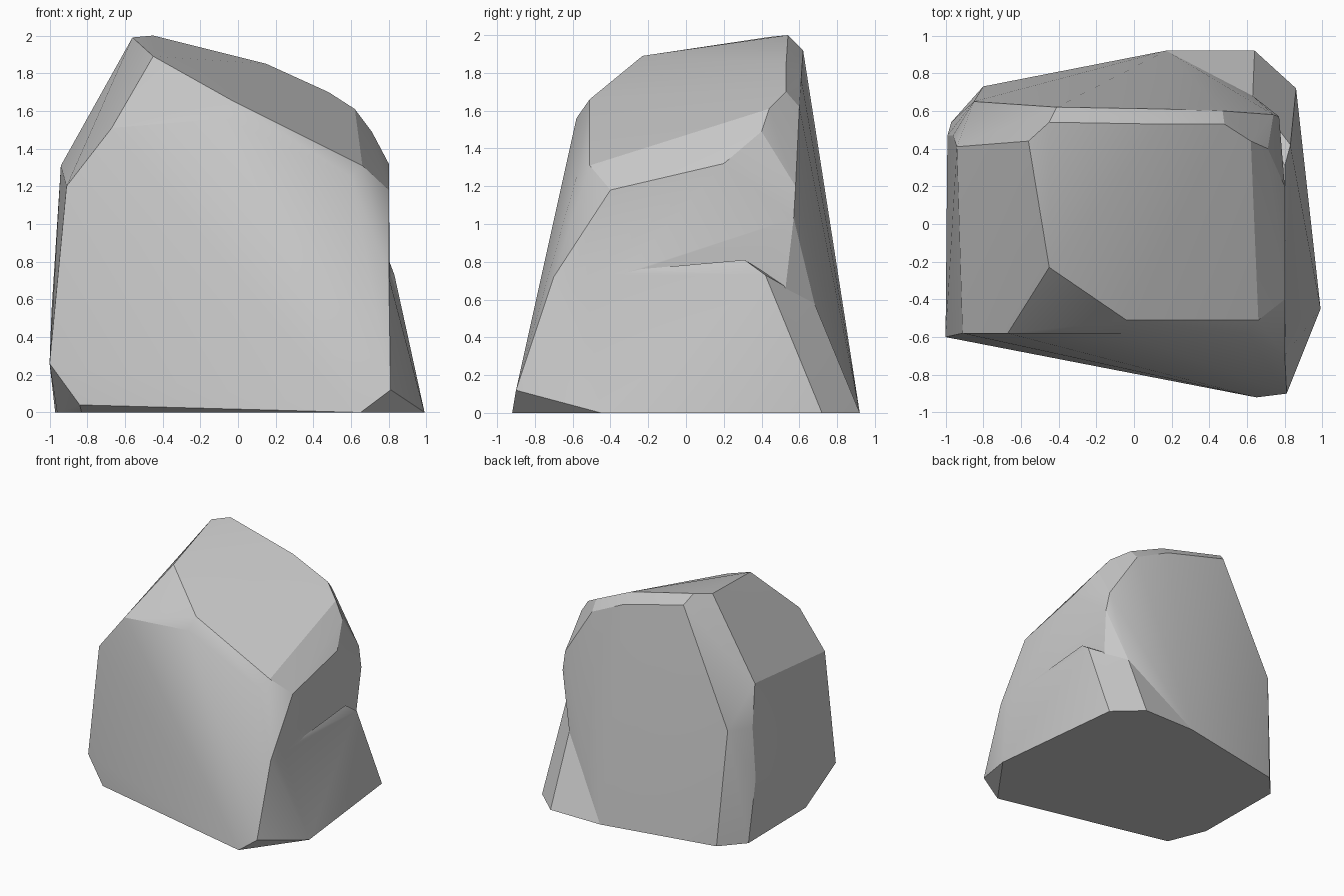
import bpy
import bmesh
from math import radians

default_cube = bpy.data.objects.get("Cube")
if default_cube:
    bpy.data.objects.remove(default_cube, do_unlink=True)

# Single stone colour
stone = bpy.data.materials.new("stone_grey")
stone.use_nodes = True
colour = (0.58, 0.58, 0.58, 1)
stone.diffuse_color = colour
stone.node_tree.nodes["Principled BSDF"].inputs["Base Color"].default_value = colour


def chiselled_block(name, *corner_groups):
    """Wrap a convex, flat-faceted block around groups of corner points."""
    bm = bmesh.new()
    for group in corner_groups:
        for corner in group:
            bm.verts.new(corner)
    hull = bmesh.ops.convex_hull(bm, input=bm.verts[:])
    spare = [g for g in hull["geom_interior"] + hull["geom_unused"]
             if isinstance(g, bmesh.types.BMVert) and g.is_valid]
    bmesh.ops.delete(bm, geom=list(set(spare)), context="VERTS")
    bmesh.ops.dissolve_limit(bm, angle_limit=radians(1.5),
                             verts=bm.verts[:], edges=bm.edges[:])
    bmesh.ops.recalc_face_normals(bm, faces=bm.faces[:])
    mesh = bpy.data.meshes.new(name)
    bm.to_mesh(mesh)
    bm.free()
    mesh.materials.append(stone)
    block = bpy.data.objects.new(name, mesh)
    bpy.context.collection.objects.link(block)
    return block


# Sloping top facet with its chipped rim
top_rim = [(-.45, -.23, 1.89), (-.04, -.51, 1.66), (.66, -.51, 1.31),
           (.62, .44, 1.61), (.48, .53, 1.7), (.15, .53, 1.85),
           (-.45, .54, 2), (-.56, .44, 1.99)]
# Shoulder chips on the right side
right_shoulder = [(.71, .4, 1.49), (.8, .2, 1.32), (.8, -.4, 1.18),
                  (.74, .58, 1.2), (.77, .57, 1.03)]
# Broad front facet
front_facet = [(-.67, -.58, 1.51), (-.07, -.58, 1.56), (.6, -.58, 1.25),
               (-.91, -.58, 1.2), (-1, -.6, .26), (-.84, -.63, .04),
               (-.83, -.57, 0), (.65, -.92, 0), (.81, -.9, .12), (.8, -.7, .72)]
# Left side and back corner
left_side = [(-.94, .41, 1.31), (-.96, .47, .96), (-.99, .47, .53),
             (-.97, .54, 0), (-.96, -.25, 0)]
back_facet = [(-.41, .62, 1.92), (.16, .61, 1.77), (.47, .6, 1.62),
              (-.85, .65, .97), (-.8, .73, 0), (.17, .92, 0)]
right_base = [(.75, -.7, 0), (.72, .45, 0)]

# Flared foot on the right and back
notch = (.63, .68, .58)
foot_crest = [(.8, -.7, .72), (.8, .31, .81), (.83, .42, .73), notch]
foot_base = [(.65, -.92, 0), (.81, -.9, .12), (.99, -.45, 0), (.86, .72, 0),
             (.64, .92, 0), (.17, .92, 0), (0, 0, 0)]

rock = chiselled_block("rock", top_rim, right_shoulder, front_facet,
                       left_side, back_facet, right_base, [notch])
foot = chiselled_block("rock_foot_helper", foot_crest, foot_base)
foot.hide_render = True
foot.hide_set(True)

# Fuse the foot into the main stone
union = rock.modifiers.new("join_foot", "BOOLEAN")
union.operation = "UNION"
union.solver = "EXACT"
union.object = foot
bpy.context.view_layer.update()
evaluated = rock.evaluated_get(bpy.context.evaluated_depsgraph_get())
fused = bpy.data.meshes.new_from_object(evaluated)
rock.modifiers.clear()
rock.data = fused
bpy.data.objects.remove(foot, do_unlink=True)

# Soft shading across shallow facets, crisp chipped edges
bpy.ops.object.select_all(action="DESELECT")
rock.select_set(True)
bpy.context.view_layer.objects.active = rock
bpy.ops.object.shade_smooth_by_angle(angle=radians(20))
